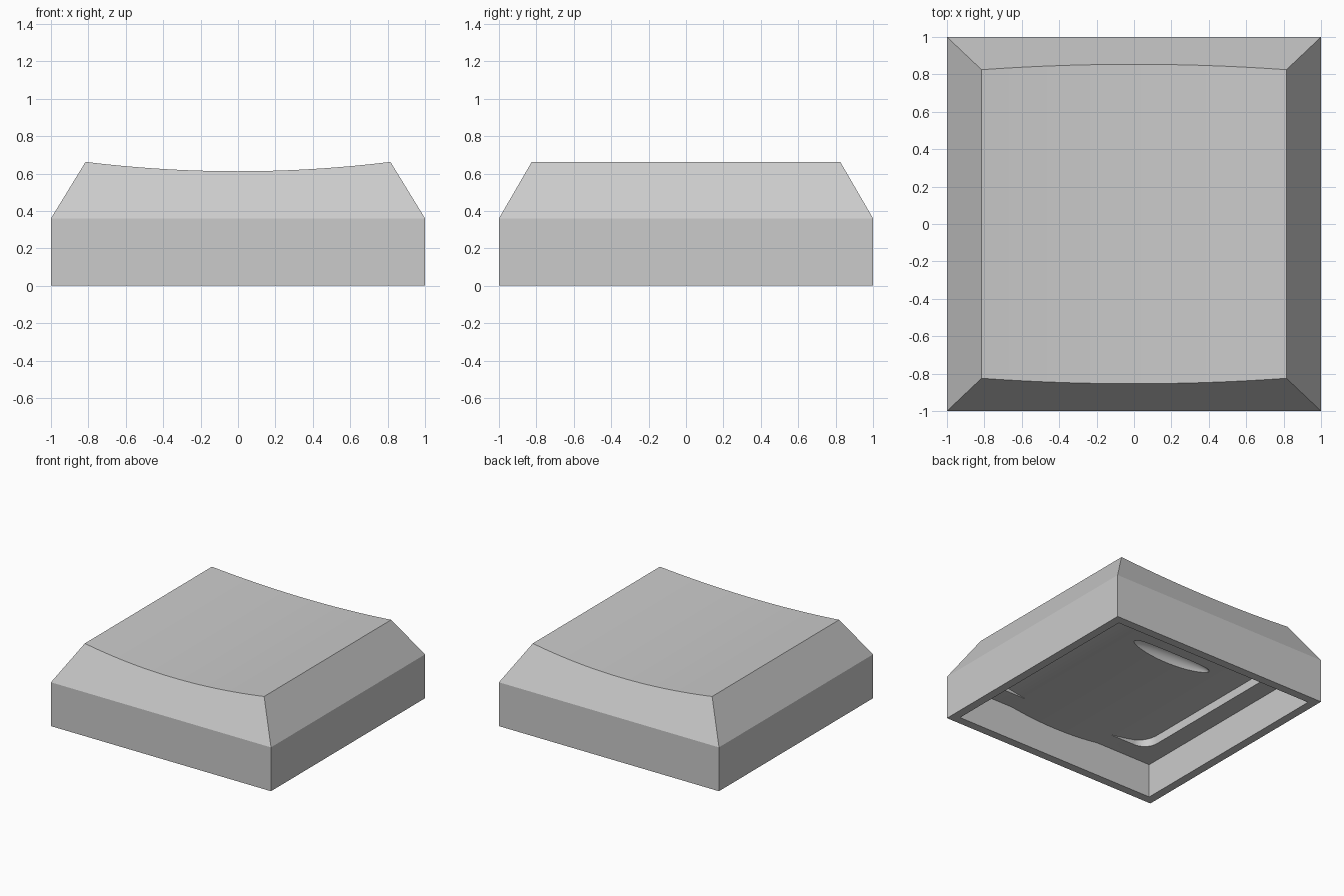
import bpy, bmesh, math

cube = bpy.data.objects.get("Cube")
if cube:
    bpy.data.objects.remove(cube, do_unlink=True)

SHOULDER = 0.36
STEPS = 24


def make_object(name, bm):
    bmesh.ops.recalc_face_normals(bm, faces=bm.faces)
    mesh = bpy.data.meshes.new(name)
    bm.to_mesh(mesh)
    bm.free()
    obj = bpy.data.objects.new(name, mesh)
    bpy.context.collection.objects.link(obj)
    return obj


def extrude_face(bm, points, offset):
    """Closed prism from a planar outline."""
    face = bm.faces.new([bm.verts.new(p) for p in points])
    out = bmesh.ops.extrude_face_region(bm, geom=[face])
    moved = [v for v in out["geom"] if isinstance(v, bmesh.types.BMVert)]
    bmesh.ops.translate(bm, vec=offset, verts=moved)


def prism(name, points, offset):
    bm = bmesh.new()
    extrude_face(bm, points, offset)
    return make_object(name, bm)


def combine(obj, cutter, operation):
    """Apply a boolean and discard the helper."""
    cutter.hide_render = True
    mod = obj.modifiers.new(operation.title(), "BOOLEAN")
    mod.operation, mod.solver, mod.object = operation, "EXACT", cutter
    bpy.context.view_layer.objects.active = obj
    bpy.ops.object.modifier_apply(modifier=mod.name)
    bpy.data.objects.remove(cutter, do_unlink=True)


def spread(half):
    return [half * (2 * i / STEPS - 1) for i in range(STEPS + 1)]


def rounded_square(half, radius, z):
    points = []
    for corner in range(4):
        mid = math.radians(45 + 90 * corner)
        cx = math.copysign(half - radius, math.cos(mid))
        cy = math.copysign(half - radius, math.sin(mid))
        for i in range(9):
            a = math.radians(90 * corner + 90 * i / 8)
            points.append((cx + radius * math.cos(a), cy + radius * math.sin(a), z))
    return points


# Outer shell: upright skirt, sloping sides and a dished top
bm = bmesh.new()
base = [bm.verts.new((x, y, 0)) for x, y in ((-1, -1), (1, -1), (1, 1), (-1, 1))]
rim = [bm.verts.new((v.co.x, v.co.y, SHOULDER)) for v in base]
rows = []
for side in (-1, 1):
    row = []
    for x in spread(0.815):
        z = 0.612 + 0.05 * (x / 0.815) ** 2
        row.append(bm.verts.new((x, side * (1 - 0.58 * (z - SHOULDER)), z)))
    rows.append(row)
front, back = rows
bm.faces.new(base)
for i in range(4):
    j = (i + 1) % 4
    bm.faces.new((base[i], base[j], rim[j], rim[i]))
for i in range(STEPS):
    bm.faces.new((front[i], front[i + 1], back[i + 1], back[i]))
bm.faces.new([rim[0], rim[1]] + front[::-1])
bm.faces.new([rim[2], rim[3]] + back)
bm.faces.new((rim[1], rim[2], back[-1], front[-1]))
bm.faces.new((rim[3], rim[0], front[0], back[0]))
shell = make_object("cap_shell", bm)

# Hollow underside: square opening, rounded upper pocket, curved ceiling
w = 0.93
cavity = prism("cavity", [(-w, -w, -0.2), (w, -w, -0.2), (w, w, -0.2), (-w, w, -0.2)], (0, 0, 0.48))
combine(cavity, prism("pocket", rounded_square(0.77, 0.12, -0.1), (0, 0, 0.6)), "UNION")
ceiling = [(x, -1.2, 0.25 + 0.17 * x * x) for x in spread(1.1)]
ceiling += [(1.1, -1.2, -0.4), (-1.1, -1.2, -0.4)]
combine(cavity, prism("ceiling", ceiling, (0, 2.4, 0)), "INTERSECT")
combine(shell, cavity, "DIFFERENCE")

# Shallow elongated scoop in the ceiling
bm = bmesh.new()
bmesh.ops.create_uvsphere(bm, u_segments=32, v_segments=16, radius=1)
bmesh.ops.scale(bm, vec=(0.38, 0.07, 0.07), verts=bm.verts)
bmesh.ops.translate(bm, vec=(0, 0.44, 0.255), verts=bm.verts)
combine(shell, make_object("scoop", bm), "DIFFERENCE")

# Single grey material
grey = bpy.data.materials.new("light_grey")
grey.use_nodes = True
colour = (0.6, 0.6, 0.6, 1)
grey.diffuse_color = colour
grey.node_tree.nodes["Principled BSDF"].inputs["Base Color"].default_value = colour
shell.data.materials.clear()
shell.data.materials.append(grey)
for poly in shell.data.polygons:
    poly.material_index = 0

# Smooth the curved surfaces, keep the edges crisp
bpy.ops.object.select_all(action="DESELECT")
shell.select_set(True)
bpy.context.view_layer.objects.active = shell
bpy.ops.object.shade_smooth_by_angle(angle=math.radians(25))
